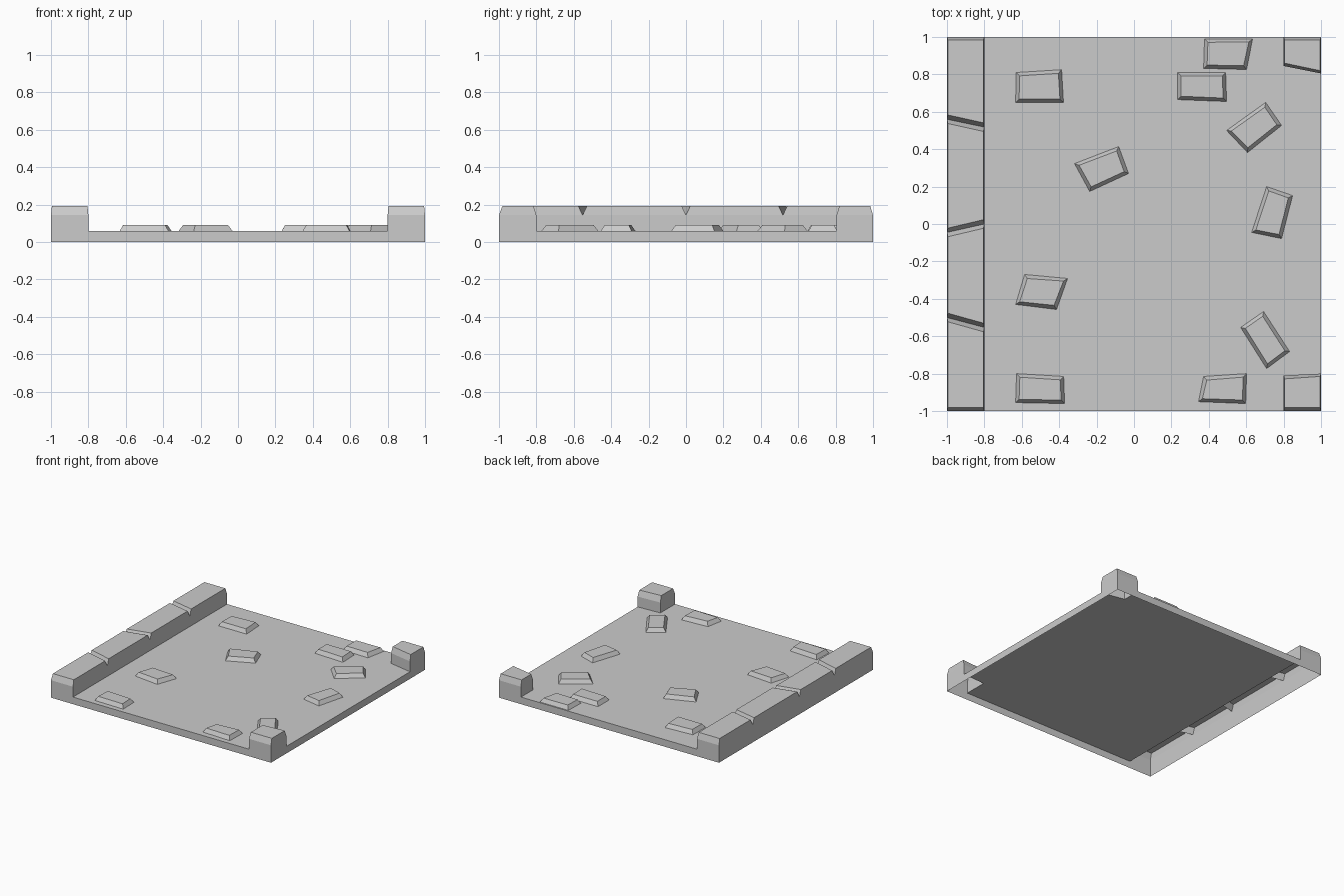
import bpy, bmesh
from mathutils import Vector

if "Cube" in bpy.data.objects:
    bpy.data.objects.remove(bpy.data.objects["Cube"])

FLOOR, SHOULDER, TOP, BRICK = 0.058, 0.143, 0.192, 0.09
BEVEL = 0.005


def finish(name, bm):
    bmesh.ops.remove_doubles(bm, verts=bm.verts, dist=0.0005)
    bmesh.ops.recalc_face_normals(bm, faces=bm.faces)
    if sum(f.normal.z * f.calc_area() for f in bm.faces) < 0:
        bmesh.ops.reverse_faces(bm, faces=bm.faces)
    mesh = bpy.data.meshes.new(name)
    bm.to_mesh(mesh)
    bm.free()
    bpy.context.collection.objects.link(bpy.data.objects.new(name, mesh))


def kerb(name, x0, x1, stations):
    """Open-bottomed block lofted along y; station = (y at x0, y at x1, is_raised)."""
    bm = bmesh.new()
    rows = []
    for y0, y1, raised in stations:
        z, b = (TOP, BEVEL) if raised else (SHOULDER, 0)
        pts = [(x0, y0, FLOOR), (x0, y0, SHOULDER), (x0 + b, y0, z),
               (x1 - b, y1, z), (x1, y1, SHOULDER), (x1, y1, FLOOR)]
        rows.append([bm.verts.new(p) for p in pts])
    for a, c in zip(rows, rows[1:]):
        for i in range(5):
            bm.faces.new((a[i], a[i + 1], c[i + 1], c[i]))
    bm.faces.new(rows[0])
    bm.faces.new(rows[-1])
    finish(name, bm)


# Floor sheet with cut-outs under the kerbs, plus the skirt around the tile
bm = bmesh.new()
outline = [(-.8, -1), (.8, -1), (.8, -.81), (1, -.8), (1, .805), (.8, .845), (.8, 1), (-.8, 1)]
bm.faces.new([bm.verts.new((x, y, FLOOR)) for x, y in outline])
finish("floor", bm)

bm = bmesh.new()
corners = [(-1, -1), (1, -1), (1, 1), (-1, 1)]
low = [bm.verts.new((x, y, 0)) for x, y in corners]
high = [bm.verts.new((x, y, FLOOR)) for x, y in corners]
for i in range(4):
    j = (i + 1) % 4
    bm.faces.new((low[i], low[j], high[j], high[i]))
finish("skirt", bm)

# Long kerb with slanted V-shaped joints
stations = [(-1, -1, False), (-.982, -.982, True)]
for y0, y1 in [(-.5, -.553), (-.045, .0), (.56, .518)]:
    stations += [(y0 - .023, y1 - .023, True), (y0, y1, False), (y0 + .023, y1 + .023, True)]
stations += [(.985, .985, True), (1, 1, False)]
kerb("long_kerb", -1, -.8, stations)

# Corner blocks
kerb("front_corner_block", .8, 1,
     [(-1, -1, False), (-.982, -.982, True), (-.828, -.815, True), (-.81, -.8, False)])
kerb("back_corner_block", .8, 1,
     [(.845, .805, False), (.86, .82, True), (.985, .985, True), (1, 1, False)])

# Loose paving stones: bottom outlines, raised to a smaller top
stones = [
    [(-.633, .65), (-.377, .65), (-.387, .825), (-.63, .81)],
    [(.372, .832), (.602, .826), (.634, .99), (.377, .99)],
    [(.233, .665), (.495, .655), (.49, .81), (.233, .81)],
    [(.495, .5), (.607, .382), (.789, .527), (.704, .65)],
    [(.629, -.045), (.789, -.078), (.848, .152), (.709, .2)],
    [(-.318, .323), (-.237, .174), (-.029, .27), (-.082, .414)],
    [(-.633, -.43), (-.414, -.457), (-.355, -.291), (-.585, -.27)],
    [(.57, -.553), (.709, -.773), (.832, -.682), (.693, -.468)],
    [(-.633, -.955), (-.371, -.96), (-.376, -.815), (-.628, -.8)],
    [(.345, -.95), (.597, -.96), (.602, -.8), (.372, -.815)],
]
for n, quad in enumerate(stones, 1):
    bm = bmesh.new()
    top = bm.faces.new([bm.verts.new((x, y, FLOOR)) for x, y in quad])
    bm.normal_update()
    bmesh.ops.inset_individual(bm, faces=[top], thickness=.026)
    bmesh.ops.translate(bm, verts=top.verts, vec=Vector((0, 0, BRICK - FLOOR)))
    finish(f"paving_stone_{n}", bm)
